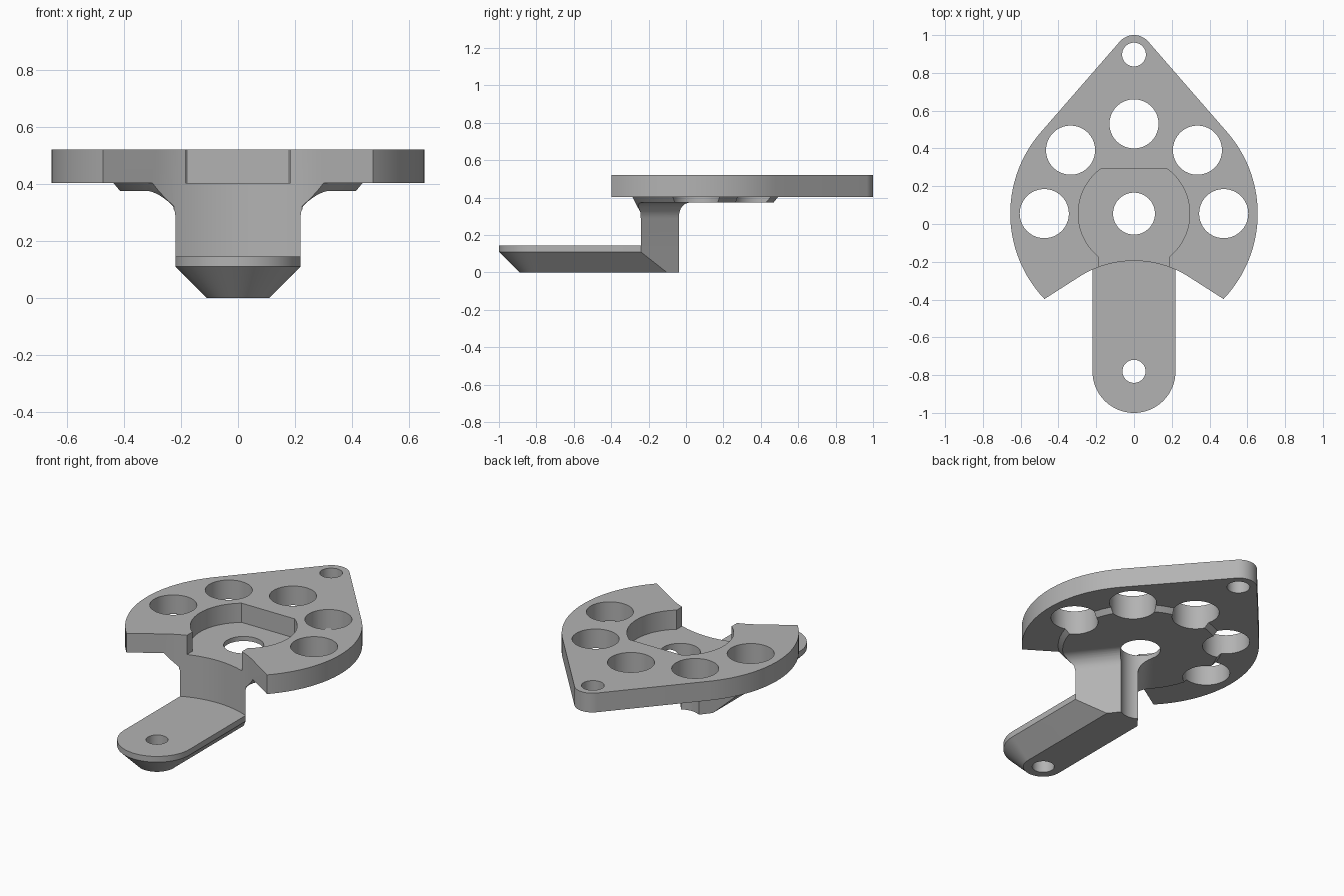
import bpy, bmesh
from math import sin, cos, asin, acos, pi, radians, sqrt

if "Cube" in bpy.data.objects:
    bpy.data.objects.remove(bpy.data.objects["Cube"])

HUB = 0.055                    # y of the hub centre
Z_DISC, Z_PLATE, Z_TOP = 0.375, 0.403, 0.52

steel = bpy.data.materials.new("plain_grey")
steel.use_nodes = True
grey = (0.45, 0.45, 0.45, 1)
steel.diffuse_color = grey
steel.node_tree.nodes["Principled BSDF"].inputs["Base Color"].default_value = grey


def arc(cx, cy, r, a0, a1, n=24):
    return [(cx + r * cos(a0 + (a1 - a0) * i / n),
             cy + r * sin(a0 + (a1 - a0) * i / n)) for i in range(n + 1)]


def circle(cx, cy, r, n=64):
    return arc(cx, cy, r, 0, 2 * pi, n)[:-1]


def mirrored(half):
    return half + [(-x, y) for x, y in reversed(half)]


def loft(name, layers):
    """Solid through outlines of equal length, given as (z, outline)."""
    bm = bmesh.new()
    rings = [[bm.verts.new((x, y, z)) for x, y in pts] for z, pts in layers]
    n = len(rings[0])
    bm.faces.new(rings[0])
    bm.faces.new(rings[-1])
    for a, b in zip(rings, rings[1:]):
        for i in range(n):
            j = (i + 1) % n
            bm.faces.new((a[i], a[j], b[j], b[i]))
    bmesh.ops.recalc_face_normals(bm, faces=bm.faces)
    mesh = bpy.data.meshes.new(name)
    bm.to_mesh(mesh)
    bm.free()
    mesh.materials.append(steel)
    obj = bpy.data.objects.new(name, mesh)
    bpy.context.collection.objects.link(obj)
    return obj


def prism(name, pts, z0, z1):
    return loft(name, [(z0, pts), (z1, pts)])


def combine(obj, other, operation):
    mod = obj.modifiers.new("combine", "BOOLEAN")
    mod.operation, mod.object, mod.solver = operation, other, "EXACT"
    bpy.context.view_layer.objects.active = obj
    bpy.ops.object.modifier_apply(modifier=mod.name)
    bpy.data.objects.remove(other)


# Teardrop plate: large circle tangent to a small rounded tip
R, TIP_Y, TIP_R = 0.655, 0.9, 0.1
tangent = asin((R - TIP_R) / (TIP_Y - HUB))
outline = mirrored(arc(0, HUB, R, -pi / 2 + 0.01, tangent, 48)
                   + arc(0, TIP_Y, TIP_R, tangent, pi / 2 - 0.05, 12))
body = prism("bracket", outline, Z_PLATE, Z_TOP)

# Pocket with a flat back wall and an open front
POCKET_R, MOUTH = 0.295, 0.185
pocket = mirrored([(MOUTH, -0.5)] + arc(0, HUB, POCKET_R, -acos(MOUTH / POCKET_R),
                                       asin(0.235 / POCKET_R), 32))
combine(body, prism("pocket", pocket, 0.3, 0.6), "DIFFERENCE")

# Chamfered floor disc below the plate
combine(body, loft("floor_disc", [(Z_DISC, circle(0, HUB, 0.43)),
                                  (Z_PLATE, circle(0, HUB, 0.455))]), "UNION")


# Wedge-shaped neck, filleted up to the disc
def wedge(offset):
    apex = 0.038 + offset / 0.618
    end = 0.03 + offset * 0.4
    return mirrored([((apex + 1.2) * 0.786, -1.2), ((apex - end) * 0.786, end)])


FILLET = 0.085
steps = [i * pi / 20 for i in range(11)]
layers = [(0.12, wedge(0))]
layers += [(Z_DISC - FILLET + FILLET * sin(t), wedge(FILLET * (1 - cos(t)))) for t in steps]
layers.append((0.39, wedge(FILLET)))
neck = loft("neck", layers)
limit = [(0.05, 0.375), (0.322, 0.375), (Z_DISC, 0.43), (Z_PLATE, 0.455)]
combine(neck, loft("neck_limit", [(z, circle(0, HUB, r)) for z, r in limit]), "INTERSECT")
combine(body, neck, "UNION")

# Front notch: an arc running into straight sides
NOTCH_R, NOTCH_Y = 0.54, -0.735
spread = radians(32.6)
sweep = arc(0, NOTCH_Y, NOTCH_R, pi / 2 - spread, pi / 2 + spread, 32)
ex, ey = sweep[0]
far = (ex + 0.7 * cos(spread), ey - 0.7 * sin(spread))
notch = [(far[0], -2), far] + sweep + [(-far[0], far[1]), (-far[0], -2)]
combine(body, prism("notch", notch, -0.5, 1), "DIFFERENCE")

# Low arm with a rounded end and chamfered underside
END_Y = -0.78


def stadium(r):
    return [(r, 0.05), (-r, 0.05)] + arc(0, END_Y, r, pi, 2 * pi, 40)


arm = loft("arm", [(0, stadium(0.11)), (0.11, stadium(0.22)), (0.145, stadium(0.22))])
combine(arm, prism("arm_limit", wedge(0), -0.1, 0.25), "INTERSECT")
combine(body, arm, "UNION")

# Through holes: hub, tip, arm and five around the hub
holes = [(0, HUB, 0.111), (0, TIP_Y - 0.003, 0.063), (0, END_Y, 0.061)]
holes += [(0.475 * cos(i * pi / 4), HUB + 0.475 * sin(i * pi / 4), 0.13) for i in range(5)]
for x, y, r in holes:
    combine(body, prism("hole", circle(x, y, r), -0.2, 0.8), "DIFFERENCE")

# Smooth curved walls, keep edges sharp
bpy.ops.object.select_all(action="DESELECT")
body.select_set(True)
bpy.context.view_layer.objects.active = body
bpy.ops.object.shade_smooth_by_angle(angle=radians(25))
